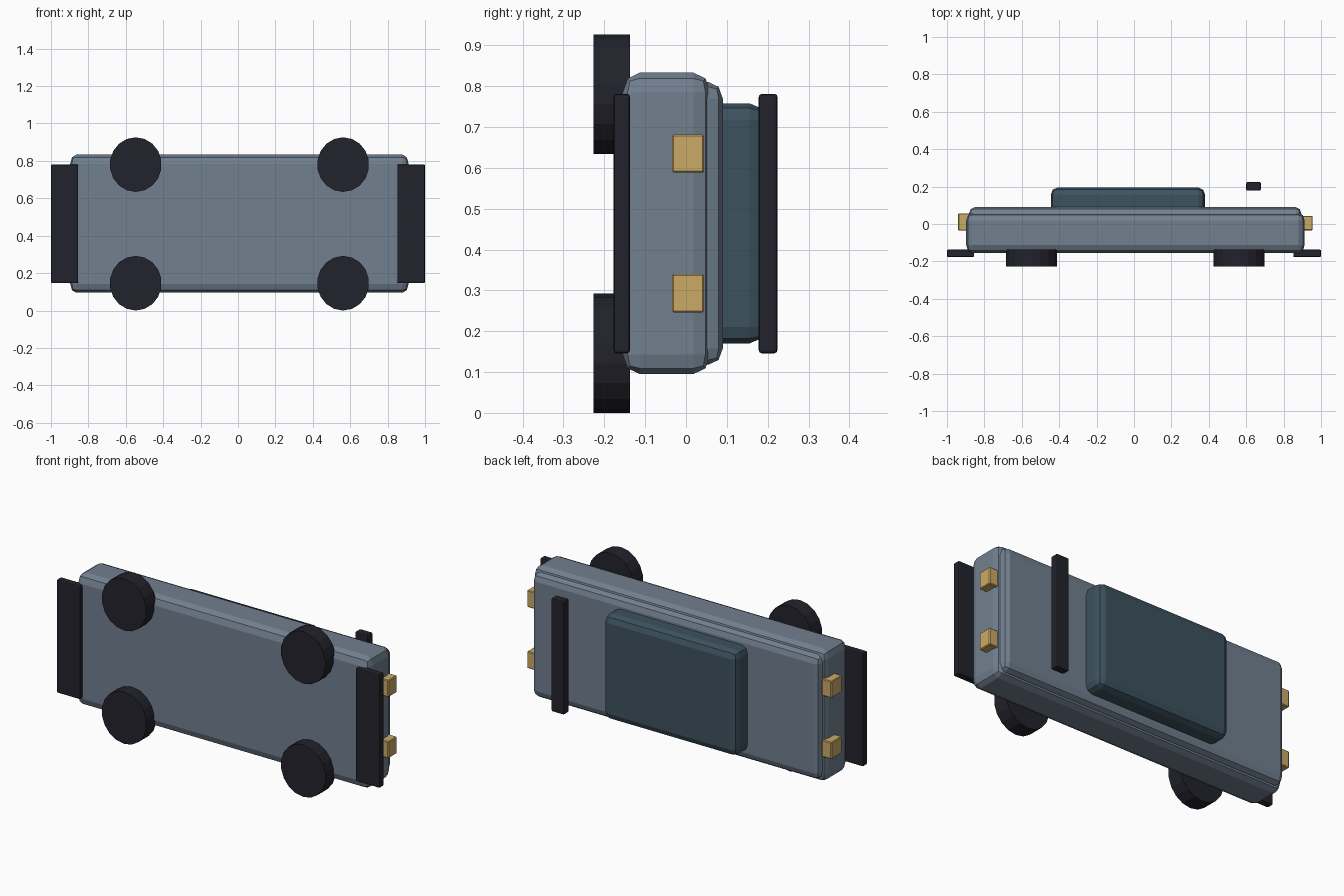
import bpy, bmesh, math
from mathutils import Matrix, Vector

if "Cube" in bpy.data.objects:
    bpy.data.objects.remove(bpy.data.objects["Cube"])


def material(name, rgb):
    m = bpy.data.materials.new(name)
    m.diffuse_color = (*rgb, 1)
    m.use_nodes = True
    m.node_tree.nodes["Principled BSDF"].inputs["Base Color"].default_value = m.diffuse_color
    return m


SLATE = material("slate paint", (0.165, 0.215, 0.275))
GLASS = material("dark teal glass", (0.046, 0.084, 0.112))
BLACK = material("black rubber", (0.016, 0.016, 0.025))
AMBER = material("amber lamp", (0.60, 0.40, 0.135))


def finish(name, bm, mat):
    bmesh.ops.recalc_face_normals(bm, faces=bm.faces)
    me = bpy.data.meshes.new(name)
    bm.to_mesh(me)
    bm.free()
    me.materials.append(mat)
    ob = bpy.data.objects.new(name, me)
    bpy.context.collection.objects.link(ob)
    return ob


def box(name, lo, hi, bevel, mat, segments=2):
    """Bevelled box between two corners, with its own bevel size per axis."""
    lo, hi, b = Vector(lo), Vector(hi), Vector(bevel)
    size = hi - lo
    bm = bmesh.new()
    bmesh.ops.create_cube(bm, size=1)
    bmesh.ops.scale(bm, vec=[s / w for s, w in zip(size, b)], verts=bm.verts)
    bmesh.ops.bevel(bm, geom=bm.edges[:], offset=1, offset_type='OFFSET',
                    segments=segments, profile=0.5, affect='EDGES')
    bmesh.ops.scale(bm, vec=b, verts=bm.verts)
    bmesh.ops.translate(bm, vec=(lo + hi) / 2, verts=bm.verts)
    return finish(name, bm, mat)


def wheel(name, x, z):
    bm = bmesh.new()
    bmesh.ops.create_cone(bm, cap_ends=True, segments=18, radius1=0.146,
                          radius2=0.146, depth=0.089,
                          matrix=Matrix.Rotation(math.pi / 2, 4, 'X'))
    bmesh.ops.scale(bm, vec=(0.95, 1, 1), verts=bm.verts)
    bmesh.ops.translate(bm, vec=(x, -0.1815, z), verts=bm.verts)
    return finish(name, bm, BLACK)


# Body shell, its raised deck and the cabin
box("body", (-0.897, -0.155, 0.095), (0.912, 0.06, 0.833), (0.032, 0.042, 0.048), SLATE)
box("upper_deck", (-0.882, -0.05, 0.118), (0.895, 0.09, 0.810), (0.03, 0.035, 0.04), SLATE)
box("cabin", (-0.445, 0.02, 0.17), (0.38, 0.195, 0.758), (0.035, 0.04, 0.04), GLASS)

# Bumpers at both ends and the free-standing rear wing
small = (0.006, 0.007, 0.008)
box("left_bumper", (-1.0, -0.177, 0.146), (-0.855, -0.137, 0.781), small, BLACK)
box("right_bumper", (0.852, -0.177, 0.146), (1.0, -0.137, 0.781), small, BLACK)
box("wing", (0.60, 0.178, 0.146), (0.678, 0.224, 0.781), small, BLACK)

# Lamps, a pair on each end
for i, z in enumerate((0.293, 0.635)):
    box(f"right_lamp_{i}", (0.89, -0.034, z - 0.047), (0.955, 0.044, z + 0.047),
        (0.004, 0.004, 0.004), AMBER, 1)
    box(f"left_lamp_{i}", (-0.94, -0.036, z - 0.047), (-0.88, 0.057, z + 0.047),
        (0.004, 0.004, 0.004), AMBER, 1)

# Wheels
for i, x in enumerate((-0.547, 0.562)):
    for j, z in enumerate((0.146, 0.78)):
        wheel(f"wheel_{i}_{j}", x, z)
